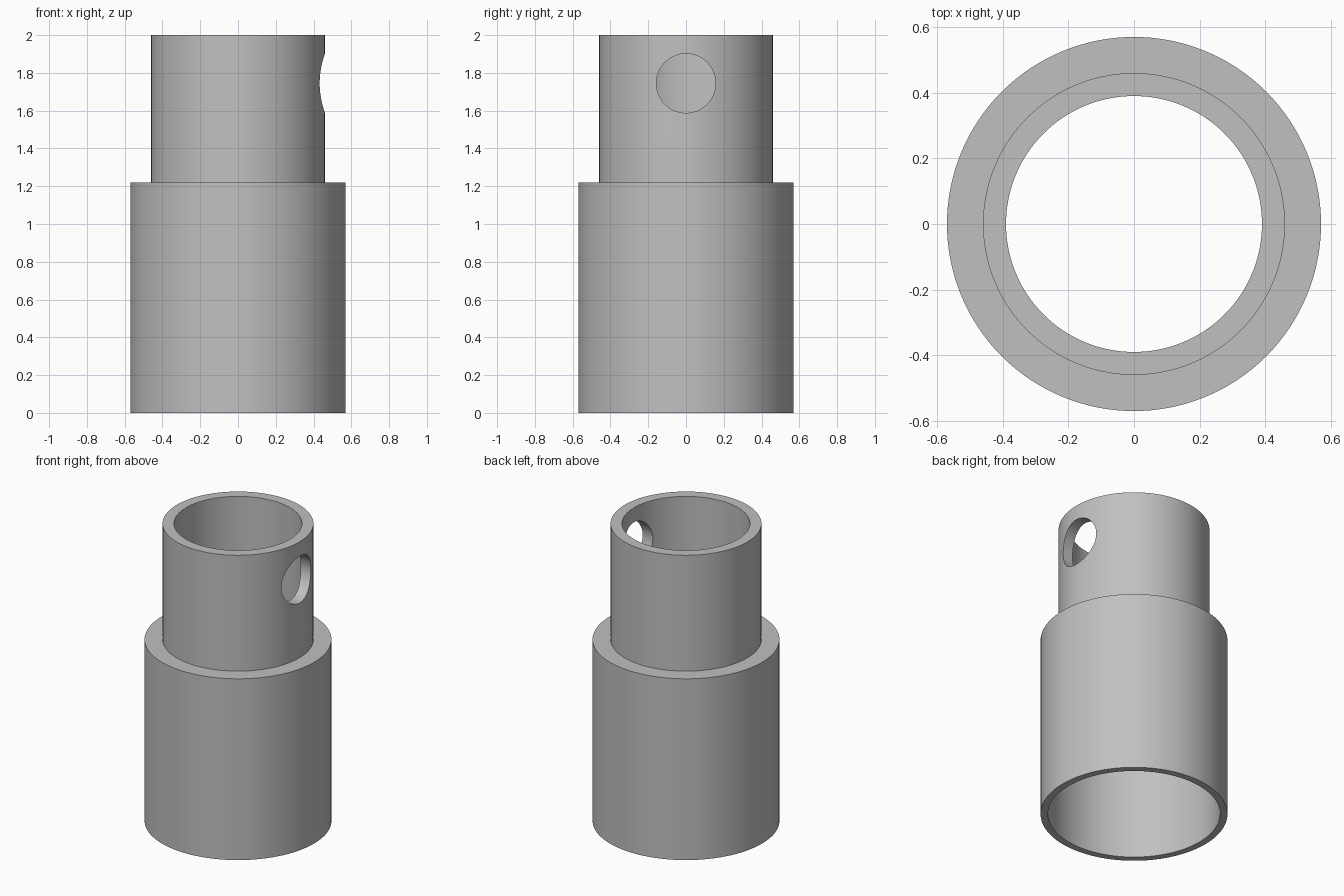
import bpy, bmesh, math
from mathutils import Matrix, Vector

cube = bpy.data.objects.get("Cube")
if cube:
    bpy.data.objects.remove(cube, do_unlink=True)

SEGMENTS = 128
HOLE_RADIUS, HOLE_HEIGHT = 0.157, 1.745

# Single grey finish
grey = bpy.data.materials.new("plain_grey")
grey.use_nodes = True
colour = (0.53, 0.53, 0.53, 1)
grey.diffuse_color = colour
grey.node_tree.nodes["Principled BSDF"].inputs["Base Color"].default_value = colour


def make_object(name, bm):
    bmesh.ops.recalc_face_normals(bm, faces=bm.faces)
    mesh = bpy.data.meshes.new(name)
    bm.to_mesh(mesh)
    bm.free()
    mesh.materials.append(grey)
    obj = bpy.data.objects.new(name, mesh)
    bpy.context.collection.objects.link(obj)
    return obj


def lathe(name, profile):
    """Revolve a closed (radius, height) profile around z."""
    bm = bmesh.new()
    verts = [bm.verts.new((r, 0, z)) for r, z in profile]
    edges = [bm.edges.new((v, verts[(i + 1) % len(verts)])) for i, v in enumerate(verts)]
    bmesh.ops.spin(bm, geom=verts + edges, cent=(0, 0, 0), axis=(0, 0, 1),
                   angle=math.tau, steps=SEGMENTS, use_merge=True)
    bmesh.ops.remove_doubles(bm, verts=bm.verts, dist=0.0001)
    return make_object(name, bm)


# Stepped sleeve: wide socket below, narrow neck above, bored right through
sleeve = lathe("stepped_sleeve", [
    (0.57, 0), (0.57, 1.22), (0.46, 1.22), (0.46, 2),
    (0.39, 2), (0.39, 1.15), (0.525, 1.15), (0.525, 0)])

# Round side hole through the left wall of the neck
bm = bmesh.new()
bmesh.ops.create_cone(
    bm, cap_ends=True, segments=64, radius1=HOLE_RADIUS, radius2=HOLE_RADIUS, depth=0.6,
    matrix=Matrix.Translation(Vector((0.5, 0, HOLE_HEIGHT))) @ Matrix.Rotation(math.pi / 2, 4, "Y"))
cutter = make_object("hole_cutter", bm)
cutter.hide_render = True

cut = sleeve.modifiers.new("side_hole", "BOOLEAN")
cut.operation = "DIFFERENCE"
cut.solver = "EXACT"
cut.object = cutter

bpy.ops.object.select_all(action="DESELECT")
sleeve.select_set(True)
bpy.context.view_layer.objects.active = sleeve
bpy.ops.object.modifier_apply(modifier=cut.name)
bpy.data.objects.remove(cutter, do_unlink=True)

# Smooth round walls, crisp rims
bpy.ops.object.shade_smooth_by_angle(angle=math.radians(30))
